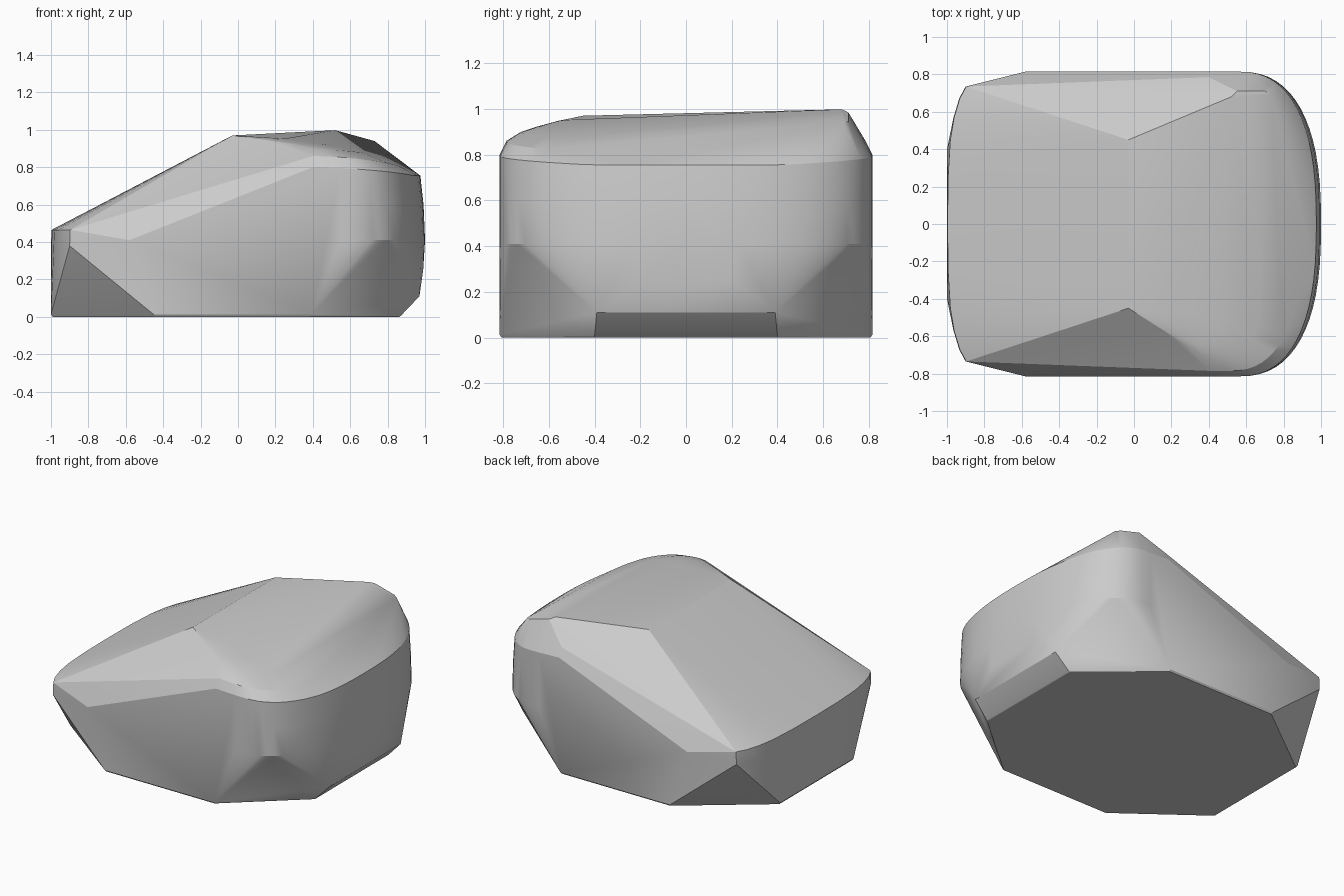
import bpy, bmesh, math

cube = bpy.data.objects.get("Cube")
if cube:
    bpy.data.objects.remove(cube, do_unlink=True)

HALF_W = 0.815
points = []


def both(x, y, z):
    """Add a point and its mirror across the y axis."""
    points.extend([(x, y, z), (x, -y, z)])


def nose(t, depth):
    """Rounded plan outline of the +x end, t from 0 (side) to 1 (middle)."""
    a = t * math.pi / 2
    return 0.55 + depth * math.sin(a) ** 0.8, HALF_W * math.cos(a) ** 0.8


# Base: chamfered octagon with a tiny softened lower edge
for x, y, z in [(-0.45, HALF_W, 0.012), (0.39, HALF_W, 0.012),
                (-1.0, 0.4, 0.012), (0.87, 0.4, 0.005)]:
    both(x, y, z)
    both(x * 0.99, y * 0.99, 0)
both(0.97, 0.39, 0.11)
both(0.99, 0.2, 0.25)

# Low end: bowed upright wall and its corners
for x, y in [(-0.9, 0.735), (-0.935, 0.67), (-0.965, 0.57),
             (-0.985, 0.45), (-0.997, 0.25), (-1.0, 0.0)]:
    both(x, y, 0.38)
    both(x + 0.003, y, 0.465)

# Long sides and sloping shoulder
both(-0.58, HALF_W, 0.41)
both(0.4, HALF_W, 0.80)
both(0.4, 0.785, 0.86)

# Roof ridge
both(-0.03, 0.45, 0.97)

# Rounded end wall and domed roof running down to its rim
STEPS = 16
side_drop = [(0.3, 0.13), (0.55, 0.27), (0.75, 0.41), (0.92, 0.65)]
for i in range(STEPS + 1):
    t = i / STEPS
    for depth, z in [(0.45, 0.41), (0.442, 0.6)]:
        x, y = nose(t, depth)
        both(x, y, z)
    x, y = nose(t, 0.425)
    rim = 0.795 - 0.04 * min(1, t * 1.4)
    both(x, y, rim)
    if y > 0.4:
        for s, f in side_drop:
            drop = f * (1 - t) + s ** 2.6 * t
            both(-0.03 + (x + 0.03) * s, 0.45 + (y - 0.45) * s,
                 0.97 - (0.97 - rim) * drop)

# Raised crest on one rear shoulder
points += [(0.52, 0.68, 0.998), (0.55, 0.71, 0.985), (0.70, 0.71, 0.945),
           (0.73, 0.69, 0.94)]

# Wrap everything into one convex solid
bm = bmesh.new()
for p in points:
    bm.verts.new(p)
bmesh.ops.remove_doubles(bm, verts=bm.verts, dist=0.002)
hull = bmesh.ops.convex_hull(bm, input=bm.verts)
loose = {g for g in hull["geom_interior"] + hull["geom_unused"]
         if isinstance(g, bmesh.types.BMVert)}
bmesh.ops.delete(bm, geom=list(loose), context='VERTS')
bmesh.ops.dissolve_limit(bm, angle_limit=math.radians(1),
                         verts=bm.verts, edges=bm.edges)
bmesh.ops.recalc_face_normals(bm, faces=bm.faces)
mesh = bpy.data.meshes.new("faceted_boulder")
bm.to_mesh(mesh)
bm.free()

boulder = bpy.data.objects.new("faceted_boulder", mesh)
bpy.context.collection.objects.link(boulder)

# Plain grey
grey = bpy.data.materials.new("stone_grey")
grey.use_nodes = True
colour = (0.6, 0.6, 0.6, 1)
grey.diffuse_color = colour
grey.node_tree.nodes["Principled BSDF"].inputs["Base Color"].default_value = colour
mesh.materials.append(grey)

# Smooth the rounded areas, keep the facets crisp
bpy.ops.object.select_all(action='DESELECT')
boulder.select_set(True)
bpy.context.view_layer.objects.active = boulder
bpy.ops.object.shade_smooth_by_angle(angle=math.radians(18))
